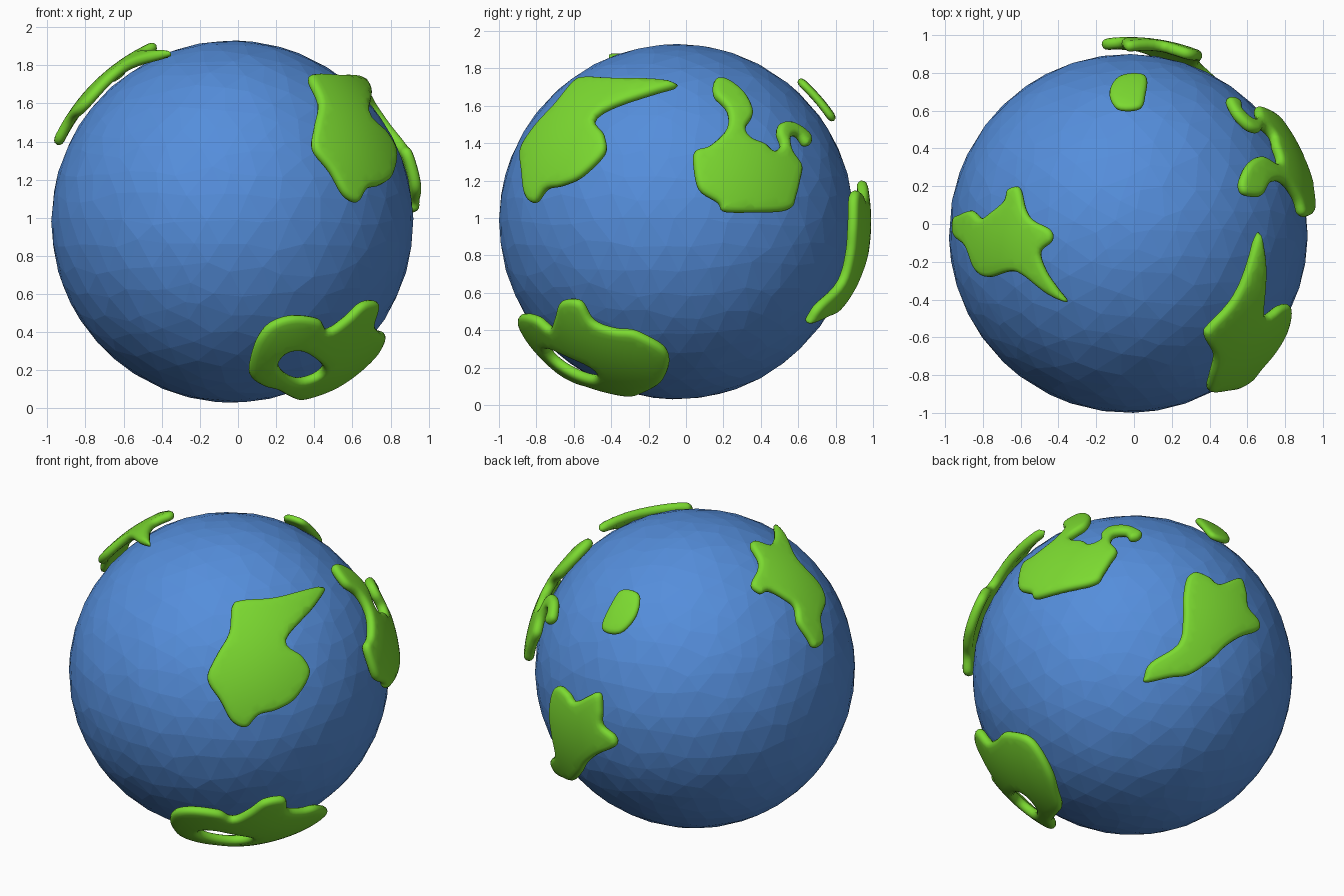
import bpy, bmesh, math, random
from mathutils import Vector, geometry

if "Cube" in bpy.data.objects:
    bpy.data.objects.remove(bpy.data.objects["Cube"])

random.seed(4)
C = Vector((-0.03, -0.05, 0.98))   # globe centre
R = 0.95


def material(name, col):
    m = bpy.data.materials.new(name)
    m.diffuse_color = col
    m.use_nodes = True
    m.node_tree.nodes["Principled BSDF"].inputs["Base Color"].default_value = m.diffuse_color
    return m


blue = material("ocean_blue", (0.09, 0.27, 0.71, 1))
green = material("land_green", (0.20, 0.70, 0.03, 1))


def add_object(name, bm, mat, smooth):
    me = bpy.data.meshes.new(name)
    for f in bm.faces:
        f.smooth = smooth
    bm.to_mesh(me)
    bm.free()
    me.materials.append(mat)
    ob = bpy.data.objects.new(name, me)
    bpy.context.collection.objects.link(ob)


def from_view(az, el, pts, r):
    """Points drawn in a view (relative to the globe centre) projected to unit directions."""
    a, e = math.radians(az), math.radians(el)
    right = Vector((-math.sin(a), math.cos(a), 0))
    view = Vector((math.cos(e) * math.cos(a), math.cos(e) * math.sin(a), math.sin(e)))
    up = view.cross(right)
    return [(u * right + v * up + math.sqrt(max(0, r * r - u * u - v * v)) * view).normalized()
            for u, v in pts]


def front(pts, r=1.0):
    return from_view(-90, 0, [(x - C.x, z - C.z) for x, z in pts], r)


def side(pts, r=1.0):
    return from_view(0, 0, [(y - C.y, z - C.z) for y, z in pts], r)


def top(pts, r=1.0):
    return from_view(-90, 90, [(x - C.x, y - C.y) for x, y in pts], r)


def smooth_loop(p, n=5):
    """Closed rounded curve through the points."""
    out = []
    for i in range(len(p)):
        a, b, c, d = (p[(i + k) % len(p)] for k in (-1, 0, 1, 2))
        for j in range(n):
            t = j / n
            out.append(b + 0.5 * t * (c - a + t * (2 * a - 5 * b + 4 * c - d + t * (3 * (b - c) + d - a))))
    return out


def land(name, loops, r=1.0, half=0.03, edge=0.03):
    """Curved plate with a rounded rim, following the globe."""
    n = sum(loops[0], Vector()).normalized()
    a = n.orthogonal().normalized()
    b = n.cross(a)
    flat = [smooth_loop([Vector((d.dot(a), d.dot(b))) for d in lp]) for lp in loops]
    segs = [(lp[i - 1], lp[i]) for lp in flat for i in range(len(lp))]

    def inside(p):
        hit = False
        for s, t in segs:
            if (s.y > p.y) != (t.y > p.y) and p.x < s.x + (p.y - s.y) * (t.x - s.x) / (t.y - s.y):
                hit = not hit
        return hit

    def dist(p):
        best = 9
        for s, t in segs:
            e = t - s
            k = max(0, min(1, (p - s).dot(e) / max(e.length_squared, 1e-12)))
            best = min(best, (p - s - k * e).length)
        return best

    pts, edges = [], []
    for lp in flat:
        o = len(pts)
        pts += lp
        edges += [(o + i, o + (i + 1) % len(lp)) for i in range(len(lp))]
    # inset rings for the rounded rim, then an interior grid
    for lp in flat:
        for i in range(len(lp)):
            e = lp[(i + 1) % len(lp)] - lp[i - 1]
            nor = Vector((-e.y, e.x)).normalized()
            for off in (0.005, 0.015, 0.03):
                for s in (1, -1):
                    q = lp[i] + nor * off * s
                    if inside(q) and dist(q) > off * 0.9:
                        pts.append(q)
    g = 0.035
    for i in range(-25, 26):
        for j in range(-25, 26):
            q = Vector((i * g, (j + 0.5 * (i % 2)) * g))
            if inside(q) and dist(q) > 0.045:
                pts.append(q)
    vs, _, fs, *_ = geometry.delaunay_2d_cdt(pts, edges, [], 0, 1e-5)
    bm = bmesh.new()
    outer, inner = [], []
    for p in vs:
        d = dist(p)
        k = min(1, d / edge)
        h = half * math.sqrt(max(0, 1 - (1 - k) ** 2))
        u = (p.x * a + p.y * b + math.sqrt(max(0, 1 - p.length_squared)) * n)
        o = bm.verts.new(C + u * (r + h))
        outer.append(o)
        inner.append(o if d < 1e-4 else bm.verts.new(C + u * (r - h)))
    for f in fs:
        if inside(sum((vs[i] for i in f), Vector((0, 0))) / 3):
            bm.faces.new([outer[i] for i in f])
            if any(outer[i] is not inner[i] for i in f):
                bm.faces.new([inner[i] for i in reversed(f)])
    bmesh.ops.delete(bm, geom=[v for v in bm.verts if not v.link_faces], context='VERTS')
    bmesh.ops.recalc_face_normals(bm, faces=bm.faces)
    add_object(name, bm, green, True)


# ocean globe: irregular faceted ball
bm = bmesh.new()
bmesh.ops.create_icosphere(bm, subdivisions=4, radius=1)
for v in bm.verts:
    j = Vector([random.uniform(-0.03, 0.03) for _ in range(3)])
    v.co = C + (v.co + j).normalized() * R
add_object("ocean_globe", bm, blue, False)

# front upper right land
land("front_land", [front([
    (.37, 1.72), (.40, 1.745), (.53, 1.74), (.65, 1.72), (.69, 1.66), (.68, 1.54), (.77, 1.44),
    (.82, 1.34), (.80, 1.22), (.74, 1.17), (.67, 1.15), (.62, 1.08), (.55, 1.12), (.48, 1.24),
    (.39, 1.36), (.40, 1.48), (.42, 1.60)])])

# right side land with two arms
land("right_land", [side([
    (.15, 1.73), (.18, 1.75), (.24, 1.73), (.32, 1.66), (.36, 1.56), (.32, 1.48), (.35, 1.43),
    (.42, 1.40), (.47, 1.36), (.51, 1.39), (.49, 1.46), (.51, 1.51), (.58, 1.51), (.66, 1.45),
    (.67, 1.40), (.64, 1.39), (.60, 1.44), (.56, 1.43), (.57, 1.36), (.62, 1.28), (.61, 1.20),
    (.59, 1.12), (.56, 1.05), (.45, 1.03), (.22, 1.03), (.17, 1.08), (.07, 1.15), (.04, 1.28),
    (.05, 1.36), (.13, 1.39), (.22, 1.48), (.22, 1.58), (.15, 1.66)])], r=0.99)

# lower land with a lake hole
low = [(.06, -.67, .18), (.07, -.78, .28), (.11, -.86, .38), (.18, -.88, .46), (.30, -.88, .48),
       (.43, -.81, .46), (.48, -.74, .40), (.57, -.70, .47), (.66, -.67, .55), (.74, -.57, .55),
       (.75, -.52, .42), (.77, -.40, .38), (.78, -.27, .38), (.73, -.12, .31), (.65, -.09, .22),
       (.53, -.13, .12), (.42, -.22, .05), (.33, -.30, .02), (.27, -.41, .05), (.20, -.51, .11),
       (.12, -.56, .16)]
hole = front([(.21, .24), (.26, .30), (.35, .30), (.44, .23), (.42, .18), (.33, .15), (.25, .18)], 1.01)
land("lower_land", [[(Vector(p) - C).normalized() for p in low], hole], r=1.01)

# left upper land
land("left_land", [top([
    (-.94, .03), (-.91, .05), (-.85, .07), (-.80, .03), (-.75, .06), (-.68, .12), (-.66, .18),
    (-.60, .19), (-.57, .08), (-.53, .02), (-.44, -.03), (-.43, -.09), (-.49, -.15), (-.46, -.25),
    (-.40, -.34), (-.35, -.41), (-.45, -.37), (-.58, -.27), (-.65, -.25), (-.76, -.28),
    (-.83, -.24), (-.88, -.12), (-.94, -.06)])], r=1.005, half=0.027)

# back land
land("back_land", [from_view(50, -28, [
    (.32, .54), (.37, .58), (.45, .55), (.51, .51), (.63, .55), (.67, .46), (.68, .375), (.74, .30),
    (.74, .24), (.64, .20), (.55, .14), (.47, .06), (.34, -.03), (.22, -.05), (.08, -.08),
    (.07, -.04), (.11, .04), (.27, .15), (.30, .30), (.30, .42)], 1.01)], r=1.01)

# small island at the back top
land("small_island", [top([
    (-.13, .70), (-.07, .78), (.06, .78), (.06, .68), (.03, .61), (-.09, .61)])], half=0.022)
